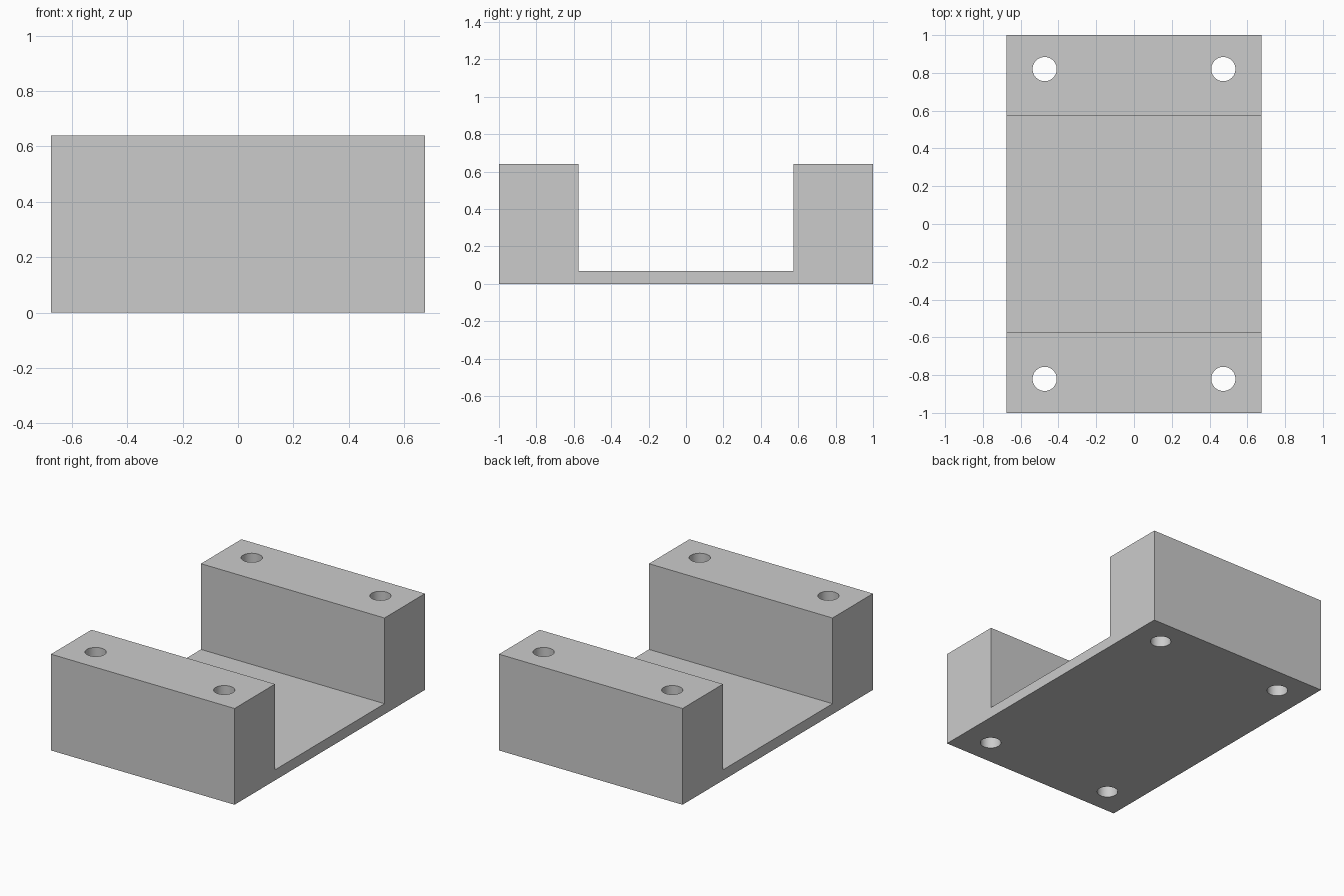
import bpy
import bmesh
import math

cube = bpy.data.objects.get("Cube")
if cube:
    bpy.data.objects.remove(cube, do_unlink=True)

HALF_WIDTH, HALF_LENGTH, HEIGHT = 0.675, 1.0, 0.64
INNER, FLOOR = 0.575, 0.07
HOLE_X, HOLE_Y, HOLE_RADIUS = 0.473, 0.82, 0.064

grey = bpy.data.materials.new("plain grey")
grey.use_nodes = True
colour = (0.6, 0.6, 0.6, 1)
grey.diffuse_color = colour
grey.node_tree.nodes["Principled BSDF"].inputs["Base Color"].default_value = colour

# U-shaped bracket: side profile extruded across the width
profile = [(-HALF_LENGTH, 0), (HALF_LENGTH, 0), (HALF_LENGTH, HEIGHT), (INNER, HEIGHT),
           (INNER, FLOOR), (-INNER, FLOOR), (-INNER, HEIGHT), (-HALF_LENGTH, HEIGHT)]
bm = bmesh.new()
face = bm.faces.new([bm.verts.new((-HALF_WIDTH, y, z)) for y, z in profile])
side = bmesh.ops.extrude_face_region(bm, geom=[face])["geom"]
bmesh.ops.translate(bm, vec=(2 * HALF_WIDTH, 0, 0),
                    verts=[v for v in side if isinstance(v, bmesh.types.BMVert)])
bmesh.ops.recalc_face_normals(bm, faces=bm.faces)
mesh = bpy.data.meshes.new("bracket")
bm.to_mesh(mesh)
bm.free()
mesh.materials.append(grey)
bracket = bpy.data.objects.new("bracket", mesh)
bpy.context.collection.objects.link(bracket)

# Four screw holes drilled through the raised ends
cutters = []
for x in (-HOLE_X, HOLE_X):
    for y in (-HOLE_Y, HOLE_Y):
        bpy.ops.mesh.primitive_cylinder_add(vertices=48, radius=HOLE_RADIUS, depth=1,
                                            location=(x, y, HEIGHT / 2))
        cutter = bpy.context.object
        cutter.name = "hole_cutter"
        cutter.hide_render = True
        cutter.data.materials.append(grey)
        cut = bracket.modifiers.new("screw hole", 'BOOLEAN')
        cut.operation, cut.solver, cut.object = 'DIFFERENCE', 'EXACT', cutter
        cutters.append(cutter)

bpy.ops.object.select_all(action='DESELECT')
bracket.select_set(True)
bpy.context.view_layer.objects.active = bracket
for name in [m.name for m in bracket.modifiers]:
    bpy.ops.object.modifier_apply(modifier=name)
for cutter in cutters:
    bpy.data.objects.remove(cutter, do_unlink=True)

# Smooth hole walls, crisp edges
bpy.ops.object.shade_smooth_by_angle(angle=math.radians(30))
